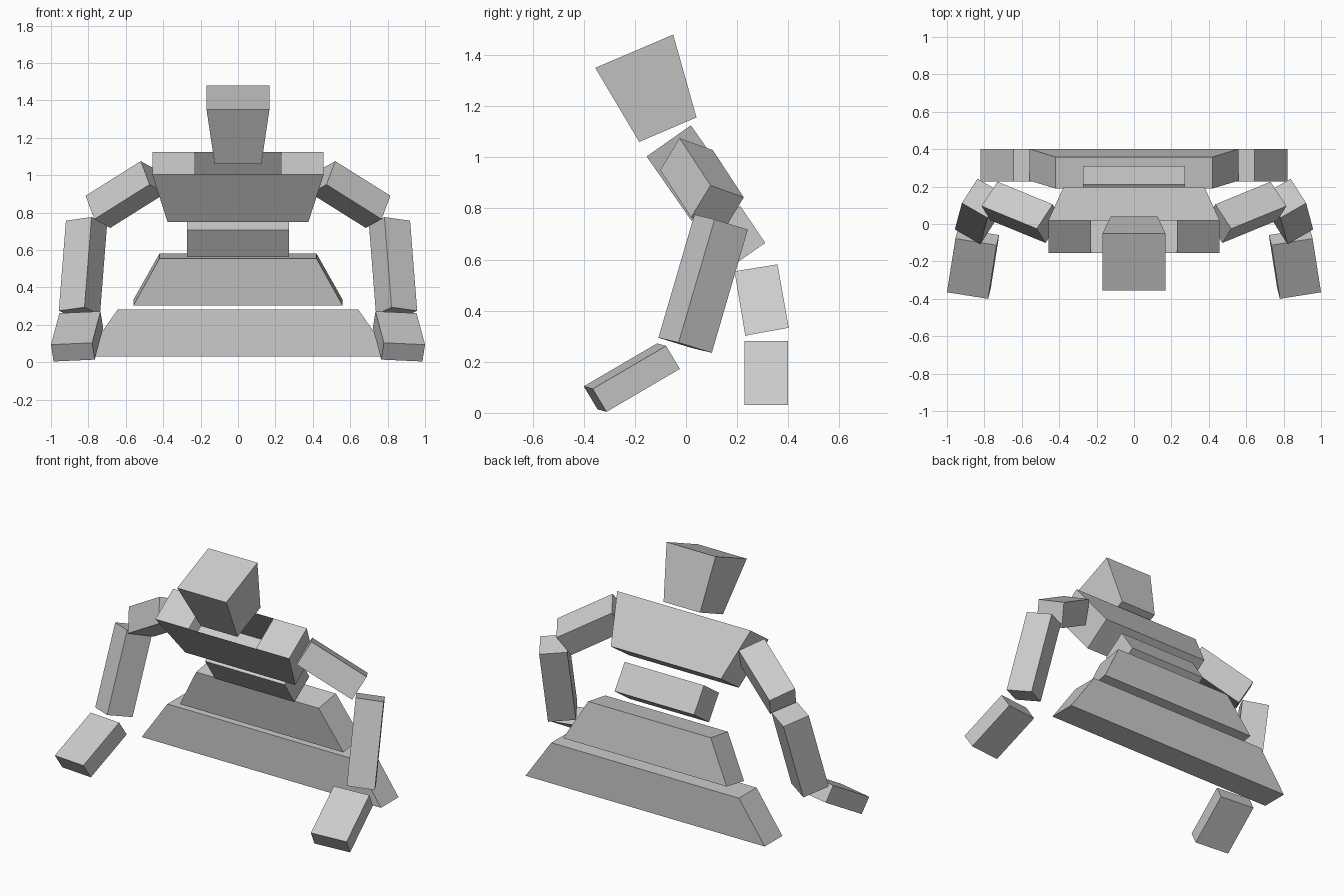
import bpy, bmesh
from mathutils import Vector

if "Cube" in bpy.data.objects:
    bpy.data.objects.remove(bpy.data.objects["Cube"])

QUADS = [(0, 1, 2, 3), (4, 5, 6, 7), (0, 1, 5, 4), (1, 2, 6, 5), (2, 3, 7, 6), (3, 0, 4, 7)]


def make(name, verts, faces, mirror=False):
    bm = bmesh.new()
    vs = [bm.verts.new(v) for v in verts]
    for f in faces:
        bm.faces.new([vs[i] for i in f])
    bmesh.ops.recalc_face_normals(bm, faces=bm.faces)
    me = bpy.data.meshes.new(name)
    bm.to_mesh(me)
    bm.free()
    ob = bpy.data.objects.new(name, me)
    bpy.context.collection.objects.link(ob)
    if mirror:
        m = ob.modifiers.new("mirror", 'MIRROR')
        m.use_mirror_merge = False
    return ob


def block(name, bottom, top, wb, wt):
    """Tapered block: bottom/top hold the (y, z) of front and back edges, wb/wt the half widths."""
    verts = []
    for (front, back), w in ((bottom, wb), (top, wt)):
        verts += [(-w, *front), (w, *front), (w, *back), (-w, *back)]
    return make(name, verts, QUADS)


def limb(name, corner, a, b, c):
    """Tilted box spanned by three edges from one corner, mirrored to the other side."""
    o, a, b, c = map(Vector, (corner, a, b, c))
    base = [o, o + a, o + a + b, o + b]
    return make(name, base + [p + c for p in base], QUADS, mirror=True)


# Flared lower body, waist and head
block("lower_skirt", [(.228, .03), (.40, .03)], [(.228, .282), (.40, .282)], .82, .643)
block("upper_skirt", [(.232, .302), (.402, .333)], [(.19, .554), (.358, .581)], .56, .42)
block("waist", [(.164, .563), (.31, .665)], [(.066, .708), (.212, .81)], .272, .272)
block("head", [(-.183, 1.06), (.041, 1.156)], [(-.355, 1.35), (-.05, 1.48)], .125, .168)

# Chest, with the neck opening left out of the middle of its top
chest = block("chest", [(.022, .751), (.197, .872)], [(-.154, 1.003), (.019, 1.125)], .377, .458)
bm = bmesh.new()
bm.from_mesh(chest.data)
bm.faces.ensure_lookup_table()
top = max(bm.faces, key=lambda f: f.calc_center_median().z)
edges = [e for e in top.edges if abs(e.verts[0].co.x - e.verts[1].co.x) > .5]
for e in edges:
    left, right = sorted(e.verts, key=lambda v: v.co.x)
    y, z = left.co.y, left.co.z
    rest, new = bmesh.utils.edge_split(e, left, .25)
    new.co = (-.23, y, z)
    far = next(k for k in right.link_edges if new in k.verts)
    rest, new2 = bmesh.utils.edge_split(far, new, .5)
    new2.co = (.23, y, z)
for x in (-.23, .23):
    pair = [v for v in bm.verts if abs(v.co.x - x) < 1e-4]
    bmesh.ops.connect_verts(bm, verts=pair)
opening = [f for f in bm.faces if all(abs(abs(v.co.x) - .23) < 1e-4 for v in f.verts)
           and f.calc_center_median().z > 1.03]
# drop chords that landed on the front or back instead of the top
bmesh.ops.delete(bm, geom=opening, context='FACES_ONLY')
bm.to_mesh(chest.data)
bm.free()

# Arms and hands
limb("upper_arm", (.52, -.025, 1.075), (.295, .121, -.185), (-.085, .13, -.047), (-.047, -.076, -.125))
limb("forearm", (.783, .033, .776), (.137, .079, -.019), (-.083, .13, -.04), (.038, -.141, -.482))
limb("hand", (1.0, -.365, .094), (-.22, -.035, .01), (-.045, .287, .168), (-.014, .054, -.09))
